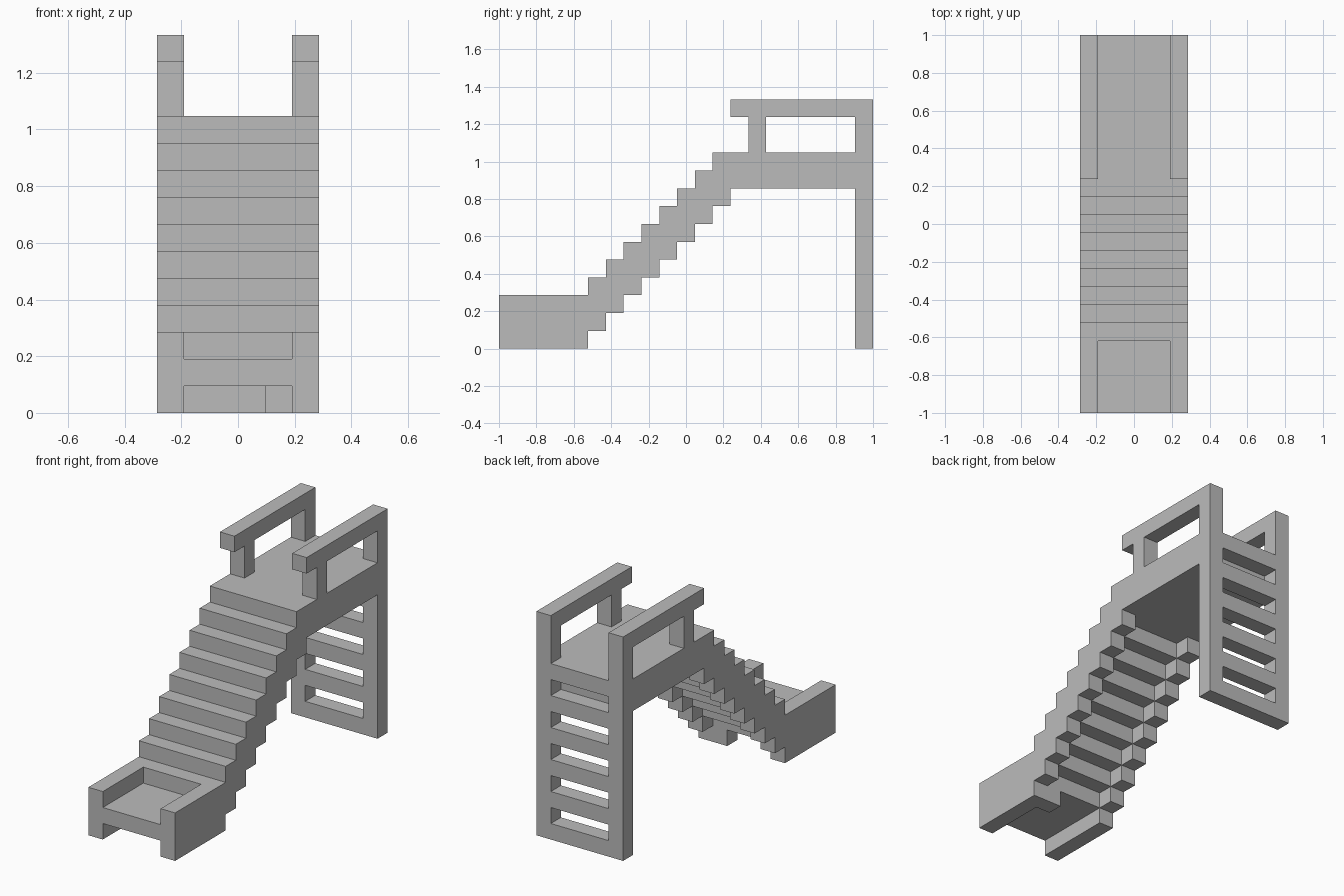
import bpy
import bmesh

cube = bpy.data.objects.get("Cube")
if cube:
    bpy.data.objects.remove(cube, do_unlink=True)

# The whole model sits on a grid: 6 wide, 21 long, 14 high
U = 2 / 21
WIDTH, LENGTH = 6, 21

grey = bpy.data.materials.new("plain_grey")
grey.use_nodes = True
colour = (0.5, 0.5, 0.5, 1)
grey.diffuse_color = colour
grey.node_tree.nodes["Principled BSDF"].inputs["Base Color"].default_value = colour


def slab(name, outline, x0, x1):
    """Extrude a (y, z) outline from x0 to x1, in grid units."""
    bm = bmesh.new()
    verts = [bm.verts.new(((x0 - WIDTH / 2) * U, (y - LENGTH / 2) * U, z * U))
             for y, z in outline]
    face = bm.faces.new(verts)
    result = bmesh.ops.extrude_face_region(bm, geom=[face])
    moved = [g for g in result["geom"] if isinstance(g, bmesh.types.BMVert)]
    bmesh.ops.translate(bm, verts=moved, vec=((x1 - x0) * U, 0, 0))
    bmesh.ops.recalc_face_normals(bm, faces=bm.faces)
    mesh = bpy.data.meshes.new(name)
    bm.to_mesh(mesh)
    bm.free()
    mesh.materials.append(grey)
    obj = bpy.data.objects.new(name, mesh)
    bpy.context.collection.objects.link(obj)
    return obj


def block(name, x0, x1, y0, y1, z0, z1):
    return slab(name, [(y0, z0), (y1, z0), (y1, z1), (y0, z1)], x0, x1)


def underside(drop):
    """Stepped lower edge, rising towards the back."""
    return [p for k in range(5, 13) for p in ((k, k - drop), (k + 1, k - drop))]


# Stepped upper edge, descending towards the front
treads = [p for k in range(12, 4, -1) for p in ((k, k - 1), (k, k - 2))]

# Side frames: foot wall, stringer, deck beam and back leg in one outline
side = ([(0, 0), (5, 0)] + underside(4)
        + [(13, 9), (20, 9), (20, 0), (21, 0), (21, 11)]
        + treads + [(0, 3)])

# Handrail with its front and back posts
rail = [(13, 13), (14, 13), (14, 11), (15, 11), (15, 13),
        (20, 13), (20, 11), (21, 11), (21, 14), (13, 14)]

for label, x in (("right", 0), ("left", WIDTH - 1)):
    slab(label + "_side_frame", side, x, x + 1)
    slab(label + "_handrail", rail, x, x + 1)

# Tray floor, stairs and deck between the side frames
middle = ([(0, 1), (5, 1)] + underside(3) + [(20, 9), (20, 11)]
          + treads + [(4, 3), (4, 2), (0, 2)])
slab("stairs_and_deck", middle, 1, 5)

# Small support block under the tray
block("tray_support", 4, 5, 4, 5, 0, 1)

# Ladder rungs between the back legs
for z in range(0, 11, 2):
    block(f"ladder_rung_{z // 2 + 1}", 1, 5, 20, 21, z, z + 1)
